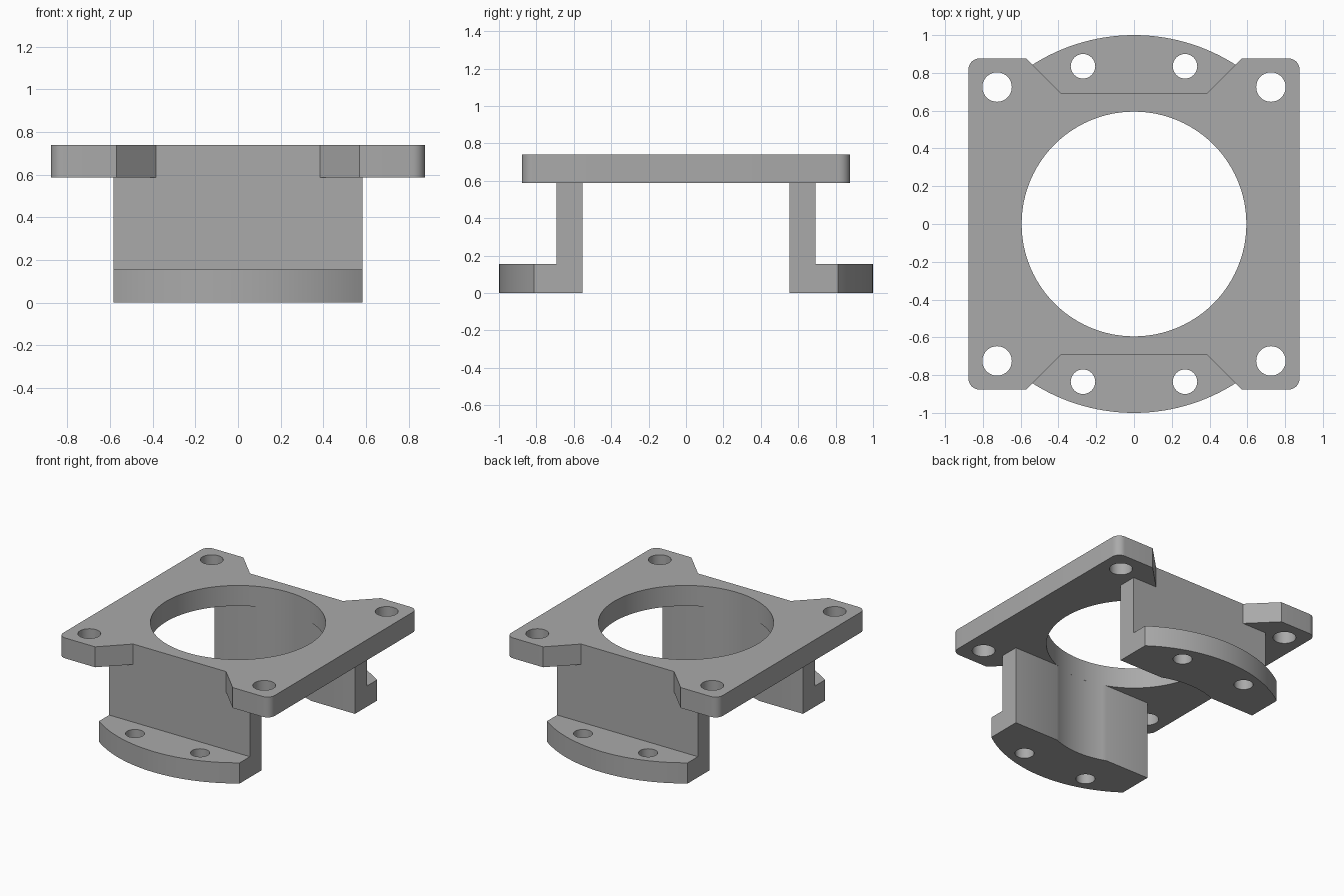
import bpy, bmesh
from math import sin, cos, pi, asin, sqrt, radians

if "Cube" in bpy.data.objects:
    bpy.data.objects.remove(bpy.data.objects["Cube"])

# Main dimensions
FOOT_TOP, PLATE_BOTTOM, PLATE_TOP = 0.155, 0.587, 0.74
BORE, FOOT_RADIUS = 0.595, 1.0
HALF, CORNER = 0.877, 0.06
LEG_HALF, LEG_IN, LEG_OUT = 0.583, 0.553, 0.692
NOTCH_OUT, NOTCH_IN = 0.57, 0.385

grey = bpy.data.materials.new("machined grey")
grey.use_nodes = True
colour = (0.4, 0.4, 0.4, 1)
grey.diffuse_color = colour
grey.node_tree.nodes["Principled BSDF"].inputs["Base Color"].default_value = colour


def arc(cx, cy, r, a0, a1, n):
    return [(cx + r * cos(a0 + (a1 - a0) * i / n),
             cy + r * sin(a0 + (a1 - a0) * i / n)) for i in range(n + 1)]


def prism(name, outline, z0, z1):
    """Extrude a flat outline from z0 to z1."""
    bm = bmesh.new()
    face = bm.faces.new([bm.verts.new((x, y, z0)) for x, y in outline])
    top = bmesh.ops.extrude_face_region(bm, geom=[face])["geom"]
    verts = [v for v in top if isinstance(v, bmesh.types.BMVert)]
    bmesh.ops.translate(bm, verts=verts, vec=(0, 0, z1 - z0))
    bmesh.ops.recalc_face_normals(bm, faces=bm.faces)
    mesh = bpy.data.meshes.new(name)
    bm.to_mesh(mesh)
    bm.free()
    mesh.materials.append(grey)
    obj = bpy.data.objects.new(name, mesh)
    bpy.context.collection.objects.link(obj)
    return obj


def select(obj):
    bpy.ops.object.select_all(action="DESELECT")
    obj.select_set(True)
    bpy.context.view_layer.objects.active = obj


def cut(obj, cutter):
    """Subtract the cutter, then discard it."""
    mod = obj.modifiers.new("cut", "BOOLEAN")
    mod.operation, mod.solver, mod.object = "DIFFERENCE", "EXACT", cutter
    select(obj)
    bpy.ops.object.modifier_apply(modifier=mod.name)
    bpy.data.objects.remove(cutter)


def drill(obj, x, y, r, n):
    cut(obj, prism("drill", arc(x, y, r, 0, 2 * pi, n)[:-1], -0.1, 1))


def finish(obj):
    select(obj)
    bpy.ops.object.shade_smooth_by_angle(angle=radians(30))


# Top plate: rounded square with a tapered notch front and back
c = HALF - CORNER
quarter = arc(c, c, CORNER, 0, pi / 2, 8) + [(NOTCH_OUT, HALF), (NOTCH_IN, LEG_OUT)]
back_half = quarter + [(-x, y) for x, y in reversed(quarter)]
outline = back_half + [(-x, -y) for x, y in back_half]
plate = prism("mounting_plate", outline, PLATE_BOTTOM, PLATE_TOP)
drill(plate, 0, 0, BORE, 96)
for sx in (-1, 1):
    for sy in (-1, 1):
        drill(plate, sx * 0.725, sy * 0.725, 0.078, 32)
finish(plate)

# Legs: upright wall with a curved, drilled foot and a bored inner face
half_angle = asin(LEG_HALF / FOOT_RADIUS)
bore_half = sqrt(BORE ** 2 - LEG_IN ** 2)
bore_angle = asin(bore_half / BORE)
for name, s in (("front_leg", -1), ("back_leg", 1)):
    outer = arc(0, 0, FOOT_RADIUS, pi / 2 - half_angle, pi / 2 + half_angle, 32)
    inner = arc(0, 0, BORE, pi / 2 + bore_angle, pi / 2 - bore_angle, 16)
    profile = outer + [(-LEG_HALF, LEG_IN)] + inner + [(LEG_HALF, LEG_IN)]
    leg = prism(name, [(x, s * y) for x, y in profile], 0, PLATE_BOTTOM)
    step = [(-1, s * LEG_OUT), (1, s * LEG_OUT), (1, s * 1.2), (-1, s * 1.2)]
    cut(leg, prism("step", step, FOOT_TOP, 1))
    for sx in (-1, 1):
        drill(leg, sx * 0.27, s * 0.835, 0.065, 32)
    finish(leg)
